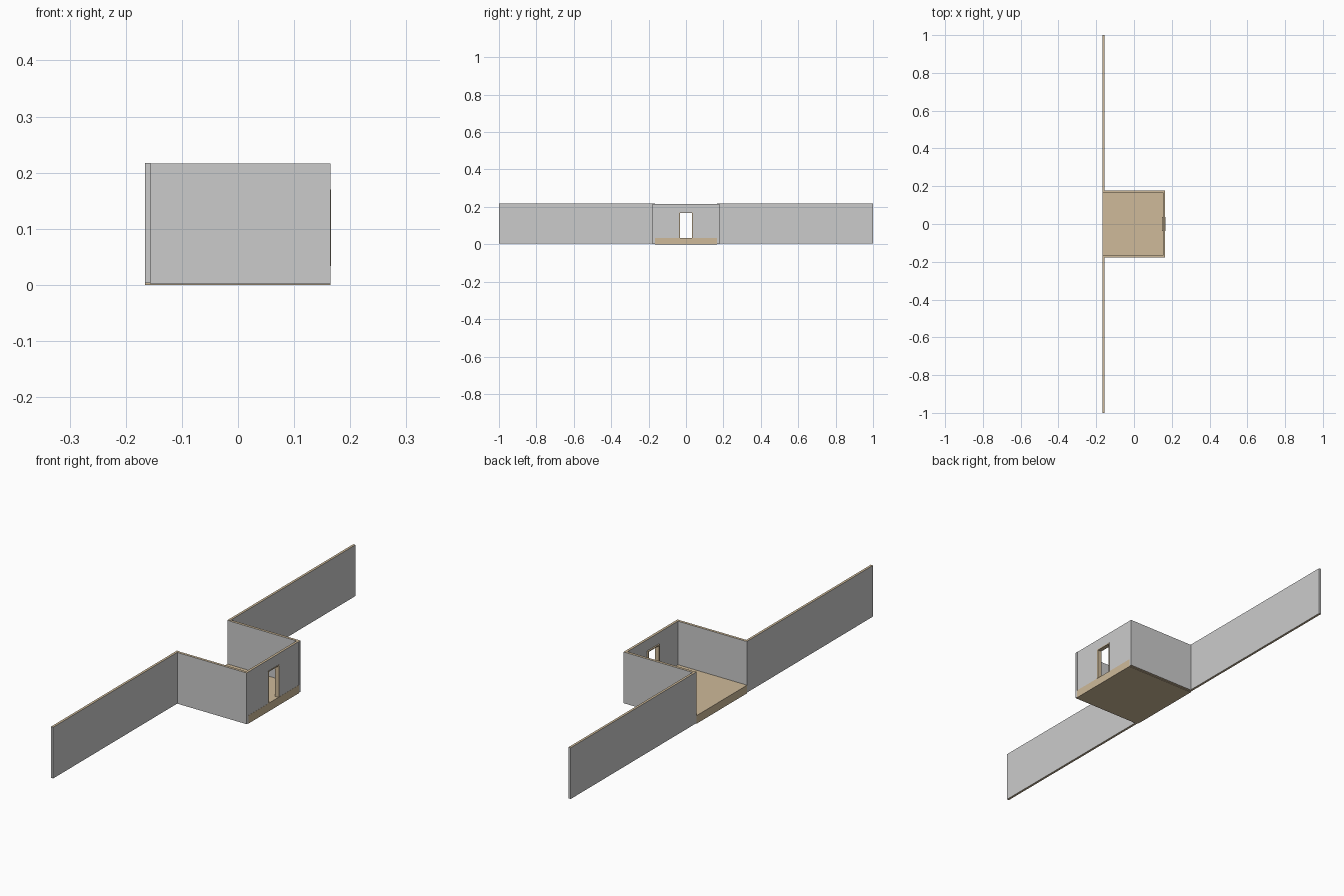
import bpy, bmesh

if "Cube" in bpy.data.objects:
    bpy.data.objects.remove(bpy.data.objects["Cube"])

tan = bpy.data.materials.new("tan")
tan.diffuse_color = (0.62, 0.49, 0.32, 1)
tan.use_nodes = True
tan.node_tree.nodes["Principled BSDF"].inputs["Base Color"].default_value = tan.diffuse_color

FLOOR_TOP = 0.034
TOP = 0.2165
INNER, OUTER = 0.167, 0.178   # side wall faces, either side of y = 0


def finish(name, bm, mode):
    """mode 'caps': grey sides with tan top and bottom; 'tan': all tan."""
    bmesh.ops.recalc_face_normals(bm, faces=bm.faces)
    bm.normal_update()
    for f in bm.faces:
        f.material_index = int(mode == "tan" or abs(f.normal.z) > 0.9)
    me = bpy.data.meshes.new(name)
    bm.to_mesh(me)
    bm.free()
    me.materials.append(None)
    me.materials.append(tan)
    ob = bpy.data.objects.new(name, me)
    bpy.context.collection.objects.link(ob)
    return ob


def box(name, x, y, z, mode="caps"):
    bm = bmesh.new()
    bmesh.ops.create_cube(bm, size=1)
    for v in bm.verts:
        v.co = [r[0] if c < 0 else r[1] for c, r in zip(v.co, (x, y, z))]
    return finish(name, bm, mode)


def portal(name, x, w_out, z_out, w_in, z_in, mode):
    """Upside-down U profile in the yz plane, extruded along x."""
    pts = [(-w_out, FLOOR_TOP), (-w_out, z_out), (w_out, z_out), (w_out, FLOOR_TOP),
           (w_in, FLOOR_TOP), (w_in, z_in), (-w_in, z_in), (-w_in, FLOOR_TOP)]
    bm = bmesh.new()
    face = bm.faces.new([bm.verts.new((x[0], y, z)) for y, z in pts])
    ext = bmesh.ops.extrude_face_region(bm, geom=[face], use_keep_orig=True)
    for v in ext["geom"]:
        if isinstance(v, bmesh.types.BMVert):
            v.co.x = x[1]
    return finish(name, bm, mode)


# floor slab of the room
box("floor", (-0.166, 0.165), (-INNER, INNER), (0, FLOOR_TOP), "tan")

# side walls and long wing walls, mirrored about y = 0
for side, s in (("left", -1), ("right", 1)):
    box(side + "_side_wall", (-0.156, 0.165), sorted((s * INNER, s * OUTER)), (0.002, TOP))
    box(side + "_wing_wall", (-0.166, -0.156), sorted((s * INNER, s * 1.0)), (0.003, 0.2175))

# end wall with doorway, and the door frame lining it
portal("door_wall", (0.154, 0.1645), INNER, TOP, 0.038, 0.17, "caps")
portal("door_frame", (0.148, 0.166), 0.038, 0.17, 0.033, 0.166, "tan")
